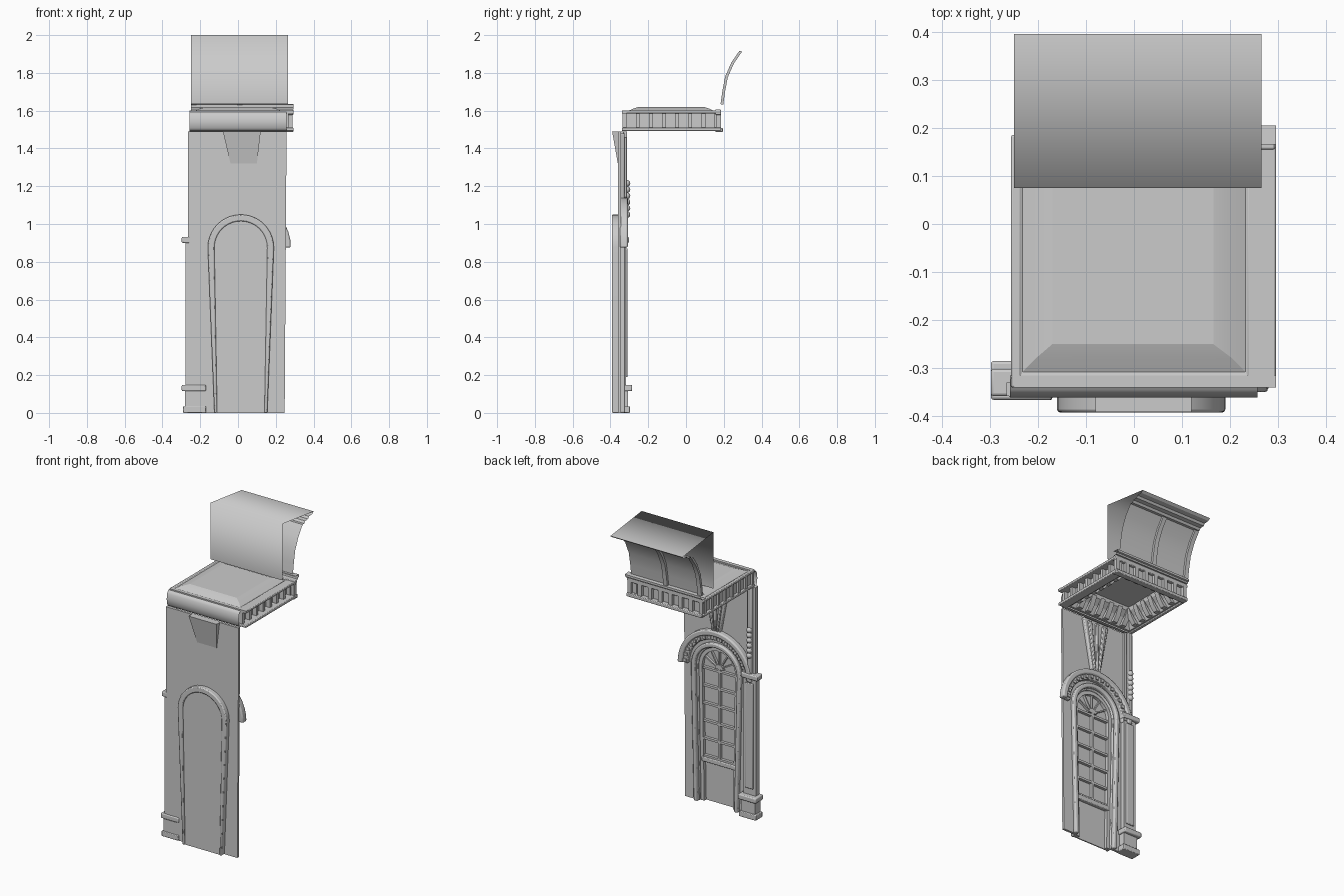
import bpy, bmesh, math
from mathutils import Vector

cube = bpy.data.objects.get("Cube")
if cube:
    bpy.data.objects.remove(cube, do_unlink=True)

GREY = (0.6, 0.6, 0.6, 1)
stone = bpy.data.materials.new("grey_stone")
stone.use_nodes = True
stone.diffuse_color = GREY
stone.node_tree.nodes["Principled BSDF"].inputs["Base Color"].default_value = GREY
groups = {}


def finish(name, bm, bevel=0, smooth=30):
    """Make the object and file it under its smoothing angle."""
    bmesh.ops.recalc_face_normals(bm, faces=bm.faces)
    mesh = bpy.data.meshes.new(name)
    bm.to_mesh(mesh)
    bm.free()
    mesh.materials.append(stone)
    ob = bpy.data.objects.new(name, mesh)
    bpy.context.collection.objects.link(ob)
    if bevel:
        mod = ob.modifiers.new("bevel", "BEVEL")
        mod.width, mod.segments = bevel, 2
    groups.setdefault(smooth, []).append(ob)


def prism(name, outline, direction, bevel=0):
    """Closed outline of 3D points pushed along a direction."""
    bm = bmesh.new()
    face = bm.faces.new([bm.verts.new(p) for p in outline])
    new = bmesh.ops.extrude_face_region(bm, geom=[face], use_keep_orig=True)["geom"]
    bmesh.ops.translate(bm, vec=direction, verts=[v for v in new if isinstance(v, bmesh.types.BMVert)])
    finish(name, bm, bevel)


def slab(name, xz, y0, y1, bevel=0):
    prism(name, [(x, y0, z) for x, z in xz], (0, y1 - y0, 0), bevel)


def box(name, x0, x1, y0, y1, z0, z1, bevel=0):
    slab(name, [(x0, z0), (x1, z0), (x1, z1), (x0, z1)], y0, y1, bevel)


def sheet(name, yz, x0, x1, smooth=60):
    """Thin open-ended shell along x."""
    bm = bmesh.new()
    a, b = [[bm.verts.new((x, y, z)) for y, z in yz] for x in (x0, x1)]
    for i in range(len(yz) - 1):
        bm.faces.new((a[i], a[i + 1], b[i + 1], b[i]))
    finish(name, bm, 0, smooth)


def loft(name, rings):
    """Rectangular rings (x0, x1, y0, y1, z) joined in order, capped at both ends."""
    bm = bmesh.new()
    loops = [[bm.verts.new(p) for p in ((a, c, z), (b, c, z), (b, d, z), (a, d, z))]
             for a, b, c, d, z in rings]
    for lo, hi in zip(loops, loops[1:]):
        for i in range(4):
            j = (i + 1) % 4
            bm.faces.new((lo[i], lo[j], hi[j], hi[i]))
    bm.faces.new(loops[0])
    bm.faces.new(loops[-1])
    finish(name, bm, 0, 10)


CX, SPRING = 0.015, 0.875


def arc(r, steps=20):
    return [(CX - r * math.cos(math.pi * i / steps), SPRING + r * math.sin(math.pi * i / steps))
            for i in range(steps + 1)]


def arch(r, foot):
    """Door outline with a round head and legs narrowing to the foot."""
    return [(CX - foot, 0)] + arc(r) + [(CX + foot, 0)]


# Wall sheet with arched opening
wall_outline = [(-0.26, 0), (-0.26, 1.49), (0.257, 1.49), (0.247, 0)]
slab("wall", wall_outline + arch(0.15, 0.13)[::-1], -0.36, -0.345)

# Door recess and leaf
slab("door_recess", arch(0.175, 0.14) + arch(0.14, 0.125)[::-1], -0.392, -0.345, 0.006)
slab("door_leaf", arch(0.142, 0.127), -0.383, -0.376)

# Glazing bars: frame, rails, middle bar and fan
slab("door_frame", arch(0.14, 0.125) + arch(0.118, 0.103)[::-1], -0.377, -0.355)
box("middle_bar", CX - 0.008, CX + 0.008, -0.377, -0.358, 0.28, SPRING)
for i in range(6):
    z = 0.29 + i * 0.114
    box("glazing_rail", CX - 0.115, CX + 0.115, -0.377, -0.358, z - 0.007, z + 0.007)
box("lock_rail", CX - 0.12, CX + 0.12, -0.377, -0.35, 0.255, 0.285, 0.005)
for i in range(1, 6):
    a = math.pi * i / 6
    d, n = Vector((math.cos(a), math.sin(a))), Vector((-math.sin(a), math.cos(a))) * 0.004
    c = Vector((CX, SPRING))
    slab("fan_spoke", [c + n, c - n, c + d * 0.125 - n, c + d * 0.125 + n], -0.377, -0.36)
slab("fan_hub", arc(0.03, 10), -0.377, -0.358)

# Mouldings round the opening and the arched hood
slab("door_surround", arch(0.178, 0.158) + arch(0.15, 0.13)[::-1], -0.35, -0.322, 0.007)
slab("hood_lower", arc(0.235) + arc(0.2)[::-1], -0.35, -0.322, 0.005)
slab("hood_upper", arc(0.265) + arc(0.23)[::-1], -0.35, -0.308, 0.008)
for i in range(17):
    a = math.pi * (i + 0.5) / 17
    x, z = CX + 0.217 * math.cos(a), SPRING + 0.217 * math.sin(a)
    box("hood_dentil", x - 0.01, x + 0.01, -0.325, -0.314, z - 0.01, z + 0.01)

# Keystone: tapered swelling on the front, fluted wedge on the inside
loft("keystone_back", [(-0.04, 0.1, -0.361, -0.35, 1.32), (-0.08, 0.12, -0.391, -0.35, 1.49)])
slab("keystone", [(-0.08, 1.48), (0.11, 1.48), (0.045, 1.13), (-0.015, 1.13)], -0.35, -0.325, 0.006)
for s in (-1, 0, 1):
    top, low = CX + s * 0.055, CX + s * 0.016
    slab("keystone_rib", [(top - 0.013, 1.46), (top + 0.013, 1.46), (low + 0.006, 1.14), (low - 0.006, 1.14)],
         -0.33, -0.312, 0.004)

# Pilaster with plinth, capital, upper shaft and beads
box("plinth_base", -0.292, -0.17, -0.366, -0.296, 0, 0.035, 0.004)
box("plinth_die", -0.28, -0.18, -0.363, -0.306, 0.035, 0.115)
box("plinth_cap", -0.298, -0.17, -0.366, -0.285, 0.115, 0.148, 0.006)
box("pilaster", -0.277, -0.19, -0.358, -0.318, 0.148, 0.9)
box("pilaster_panel", -0.262, -0.205, -0.32, -0.309, 0.19, 0.87, 0.004)
box("capital", -0.298, -0.18, -0.358, -0.302, 0.9, 0.932, 0.006)
box("upper_shaft", -0.265, -0.205, -0.358, -0.33, 0.932, 1.49)
box("upper_shaft_strip", -0.25, -0.22, -0.332, -0.312, 0.932, 1.49, 0.005)
for i in range(6):
    bm = bmesh.new()
    bmesh.ops.create_uvsphere(bm, u_segments=12, v_segments=8, radius=0.018)
    bmesh.ops.translate(bm, vec=(-0.235, -0.313, 1.05 + i * 0.033), verts=bm.verts)
    finish("bead", bm)

# Ceiling: coffered underside, stepped top
loft("ceiling", [
    (-0.165, 0.16, -0.245, 0.09, 1.608), (-0.17, 0.165, -0.25, 0.095, 1.585),
    (-0.2, 0.2, -0.285, 0.13, 1.555), (-0.225, 0.225, -0.31, 0.155, 1.5),
    (-0.24, 0.24, -0.325, 0.165, 1.5), (-0.24, 0.24, -0.325, 0.165, 1.602),
    (-0.232, 0.232, -0.308, 0.15, 1.598), (-0.205, 0.205, -0.28, 0.125, 1.61),
    (-0.17, 0.165, -0.25, 0.095, 1.62)])
cove = [(0.225, 1.503), (0.15, 1.59), (0.175, 1.535), (0.2, 1.503)]
for i in range(6):
    t = (i - 2.5) * 0.066
    for s in (-1, 1):
        prism("cove_bracket", [(s * u, t - 0.093, z) for u, z in cove], (0, 0.032, 0))
        prism("cove_bracket", [(t - 0.016, s * (u + 0.01) - 0.078, z) for u, z in cove], (0.032, 0, 0))

# Side friezes with ledges and dividers
for name, x0, x1, inner in (("left", 0.235, 0.295, 0.268), ("right", -0.256, -0.235, -0.254)):
    box(name + "_lower_ledge", x0, x1, -0.34, 0.185, 1.492, 1.51, 0.004)
    box(name + "_upper_ledge", x0, x1, -0.34, 0.185, 1.586, 1.602, 0.004)
    for i in range(8):
        y = -0.325 + i * 0.0695
        a, b = sorted((inner, 0.235 if inner > 0 else -0.235))
        box(name + "_frieze_divider", a, b, y - 0.01, y + 0.01, 1.505, 1.592)

# Rear frieze of square coffers under the roof
box("rear_lower_ledge", -0.25, 0.293, 0.155, 0.195, 1.487, 1.508, 0.004)
box("rear_frieze_rail", -0.25, 0.293, 0.155, 0.185, 1.578, 1.606, 0.004)
sheet("rear_cornice", [(0.165, 1.606), (0.192, 1.606), (0.195, 1.615), (0.205, 1.618), (0.205, 1.632),
                       (0.165, 1.635)], -0.25, 0.295, 20)
for i in range(8):
    x = -0.235 + i * 0.073
    box("rear_frieze_divider", x - 0.013, x + 0.013, 0.16, 0.185, 1.505, 1.585)

# Rounded front beam
sheet("front_beam", [(-0.315, 1.602), (-0.345, 1.592), (-0.357, 1.575), (-0.361, 1.54), (-0.357, 1.508),
                     (-0.345, 1.492), (-0.32, 1.49)], -0.258, 0.257)
box("front_beam_fillet", -0.25, 0.295, -0.34, -0.315, 1.586, 1.602)

# Roof: thin shell with a curved face and stepped cornice
curve = [(0.183, 1.635), (0.192, 1.7), (0.207, 1.78), (0.24, 1.855), (0.283, 1.917)]
cornice = [(0.3, 1.917), (0.31, 1.93), (0.338, 1.932), (0.348, 1.945), (0.38, 1.948), (0.395, 1.96)]
sheet("roof_face", curve + cornice, -0.25, 0.265, 30)
sheet("roof_back", [(0.395, 1.96), (0.075, 2.0), (0.075, 1.635)], -0.25, 0.265, 100)
rib = curve + [(y + 0.014, z - 0.004) for y, z in reversed(curve)]
for x in (-0.235, 0.01):
    prism("roof_rib", [(x - 0.014, y, z) for y, z in rib], (0.028, 0, 0))

# Smooth the curves and keep the edges crisp
for angle, members in groups.items():
    bpy.ops.object.select_all(action="DESELECT")
    for ob in members:
        ob.select_set(True)
    bpy.context.view_layer.objects.active = members[0]
    bpy.ops.object.shade_smooth_by_angle(angle=math.radians(angle))
